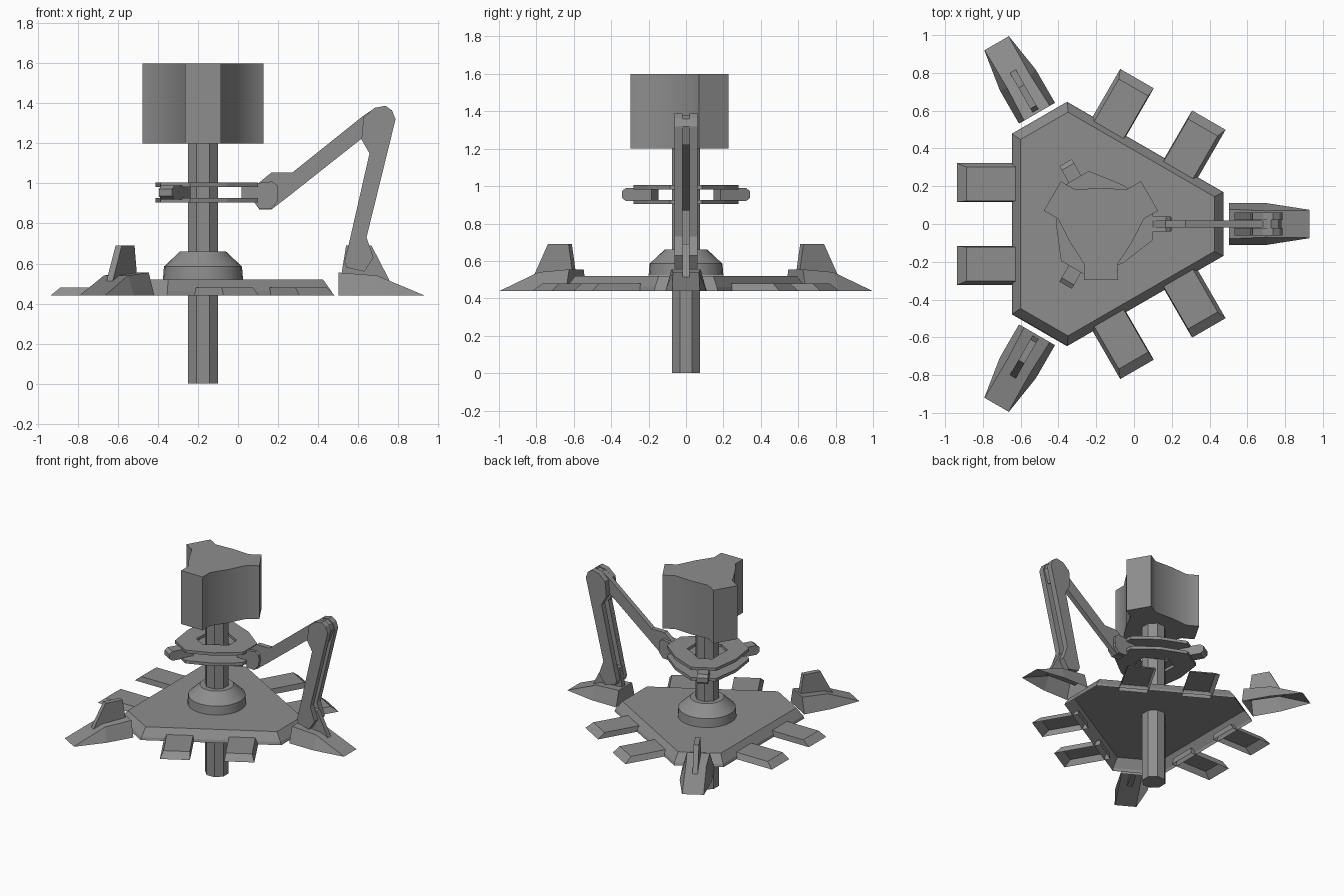
import bpy, bmesh, math
from mathutils import Matrix, Vector

cube = bpy.data.objects.get("Cube")
if cube:
    bpy.data.objects.remove(cube)

grey = bpy.data.materials.new("plain grey")
grey.use_nodes = True
grey.diffuse_color = (0.27, 0.27, 0.27, 1)
grey.node_tree.nodes["Principled BSDF"].inputs["Base Color"].default_value = (0.27, 0.27, 0.27, 1)

CENTRE = Vector((-0.175, 0, 0))   # the mast axis
FLOOR = 0.44                      # open rim of the platform
SPOKES = {"left": 0, "back_right": 120, "front_right": 240}


def loft(name, rings, angle=0, loop=False, smooth=None, hollow=False):
    """Join equal-length rings of points, turn them about the mast axis.
    A hollow loft is a shell left open at its first ring."""
    bm = bmesh.new()
    rows = [[bm.verts.new(p) for p in ring] for ring in rings]
    n = len(rows[0])
    pairs = list(zip(rows, rows[1:]))
    if loop:
        pairs.append((rows[-1], rows[0]))
    else:
        bottom = bm.faces.new(rows[0])
        bm.faces.new(rows[-1])
    for a, b in pairs:
        for i in range(n):
            j = (i + 1) % n
            bm.faces.new((a[i], a[j], b[j], b[i]))
    bmesh.ops.recalc_face_normals(bm, faces=bm.faces)
    if hollow:
        bmesh.ops.delete(bm, geom=[bottom], context="FACES_ONLY")
    bm.transform(Matrix.Translation(CENTRE) @ Matrix.Rotation(math.radians(angle), 4, "Z"))
    mesh = bpy.data.meshes.new(name)
    bm.to_mesh(mesh)
    bm.free()
    mesh.materials.append(grey)
    obj = bpy.data.objects.new(name, mesh)
    bpy.context.collection.objects.link(obj)
    if smooth:
        bpy.ops.object.select_all(action="DESELECT")
        obj.select_set(True)
        bpy.context.view_layer.objects.active = obj
        bpy.ops.object.shade_smooth_by_angle(angle=math.radians(smooth))


def at(points, z):
    return [(x, y, z) for x, y in points]


def slab(name, profile, y0, y1, angle=0):
    """Side profile (radius, height) given thickness across the spoke."""
    loft(name, [[(r, y, z) for r, z in profile] for y in (y0, y1)], angle)


def threefold(points, start=0):
    """Repeat a run of outline points three times round the axis."""
    out = []
    for k in range(3):
        a = math.radians(start + 120 * k)
        c, s = math.cos(a), math.sin(a)
        out += [(x * c - y * s, x * s + y * c) for x, y in points]
    return out


def blunt_triangle(r, w):
    return threefold([(r, -w), (r, w)])


def circle(r, n, turn=0.0):
    return [(r * math.cos(2 * math.pi * (i + turn) / n),
             r * math.sin(2 * math.pi * (i + turn) / n)) for i in range(n)]


# Mast
octagon = circle(0.082, 8, 0.5)
loft("mast", [at(octagon, 0), at(octagon, 1.22)])

# Head block with three blunt arms and hollowed sides
head = threefold([(0.21, -0.09), (0.297, -0.09), (0.297, 0.09), (0.21, 0.09),
                  (0.095, 0.165)], 30)
loft("head_block", [at(head, 1.2), at(head, 1.6)], smooth=35)

# Platform shell and domed collar
loft("platform", [at(blunt_triangle(0.65, 0.168), FLOOR),
                  at(blunt_triangle(0.643, 0.166), 0.46),
                  at(blunt_triangle(0.60, 0.145), 0.52)], hollow=True)
loft("collar", [at(circle(r, 24), z) for r, z in
                ((0.2, 0.521), (0.195, 0.585), (0.115, 0.66))], smooth=25)


# Paired hollow prongs on each long side
def prong_ring(inner, outer, y0, y1, z):
    return [(inner, y0, z), (outer, y0, z), (outer, y1, z), (inner, y1, z)]


for side, angle in SPOKES.items():
    for label, s in (("a", 1), ("b", -1)):
        loft(f"prong_{side}_{label}",
             [prong_ring(0.43, 0.762, s * 0.117, s * 0.322, FLOOR),
              prong_ring(0.43, 0.712, s * 0.122, s * 0.302, 0.48)],
             angle + 180, hollow=True)

# Hollow feet with upright fins
foot_fin = [(0.686, 0.51), (0.715, 0.69), (0.842, 0.69), (0.94, 0.5)]
for side, angle in SPOKES.items():
    low = [(0.677, 0.11), (0.88, 0.11), (1.105, 0.075)]
    high = [(0.677, 0.078, 0.555), (0.87, 0.07, 0.54), (1.103, 0.073, 0.442)]
    rim = [(r, w, FLOOR) for r, w in low] + [(r, -w, FLOOR) for r, w in reversed(low)]
    top = high + [(r, -w, z) for r, w, z in reversed(high)]
    loft(f"foot_{side}", [rim, top], angle, hollow=True)
    slab(f"foot_fin_{side}", foot_fin, -0.018, 0.018, angle)

# Clamp: two ring plates with knobs held between them
outer = threefold([(0.275, -0.085), (0.275, 0.085), (0.119, 0.206)])
inner = threefold([(0.13, -0.05), (0.13, 0.05), (0.052, 0.09)])
for name, z in (("lower", 0.905), ("upper", 0.983)):
    loft(f"ring_plate_{name}",
         [at(outer, z), at(outer, z + 0.022), at(inner, z + 0.022), at(inner, z)], loop=True)
knob = [(0.192, 0.92), (0.35, 0.92), (0.374, 0.938),
        (0.374, 0.972), (0.35, 0.99), (0.192, 0.99)]
for side, angle in SPOKES.items():
    slab(f"knob_{side}", knob, -0.038, 0.038, angle)

# Folding arm: forearm, hand cheeks and twin-railed lower strut
forearm = [(0.257, 0.905), (0.282, 0.87), (0.342, 0.87), (0.427, 0.935), (0.80, 1.23),
           (0.93, 1.30), (0.92, 1.37), (0.857, 1.375), (0.797, 1.335), (0.447, 1.055),
           (0.342, 1.055), (0.257, 0.985)]
slab("forearm", forearm, -0.018, 0.018)
cheek = [(0.257, 0.905), (0.282, 0.872), (0.34, 0.872), (0.372, 0.91),
         (0.372, 0.99), (0.345, 1.01), (0.257, 1.0)]
strut = [(0.707, 0.61), (0.727, 0.69), (0.832, 1.15), (0.792, 1.22), (0.802, 1.33),
         (0.857, 1.378), (0.912, 1.388), (0.945, 1.365), (0.962, 1.32), (0.817, 0.73),
         (0.852, 0.63), (0.807, 0.56), (0.717, 0.58)]
for label, s in (("back", 1), ("front", -1)):
    slab(f"hand_cheek_{label}", cheek, s * 0.018, s * 0.04)
    slab(f"strut_rail_{label}", strut, s * 0.02, s * 0.062)
elbow = [(0.86, 1.25), (0.92, 1.22), (0.955, 1.32), (0.94, 1.36), (0.90, 1.38), (0.85, 1.365)]
slab("elbow_pin", elbow, -0.03, 0.03)
